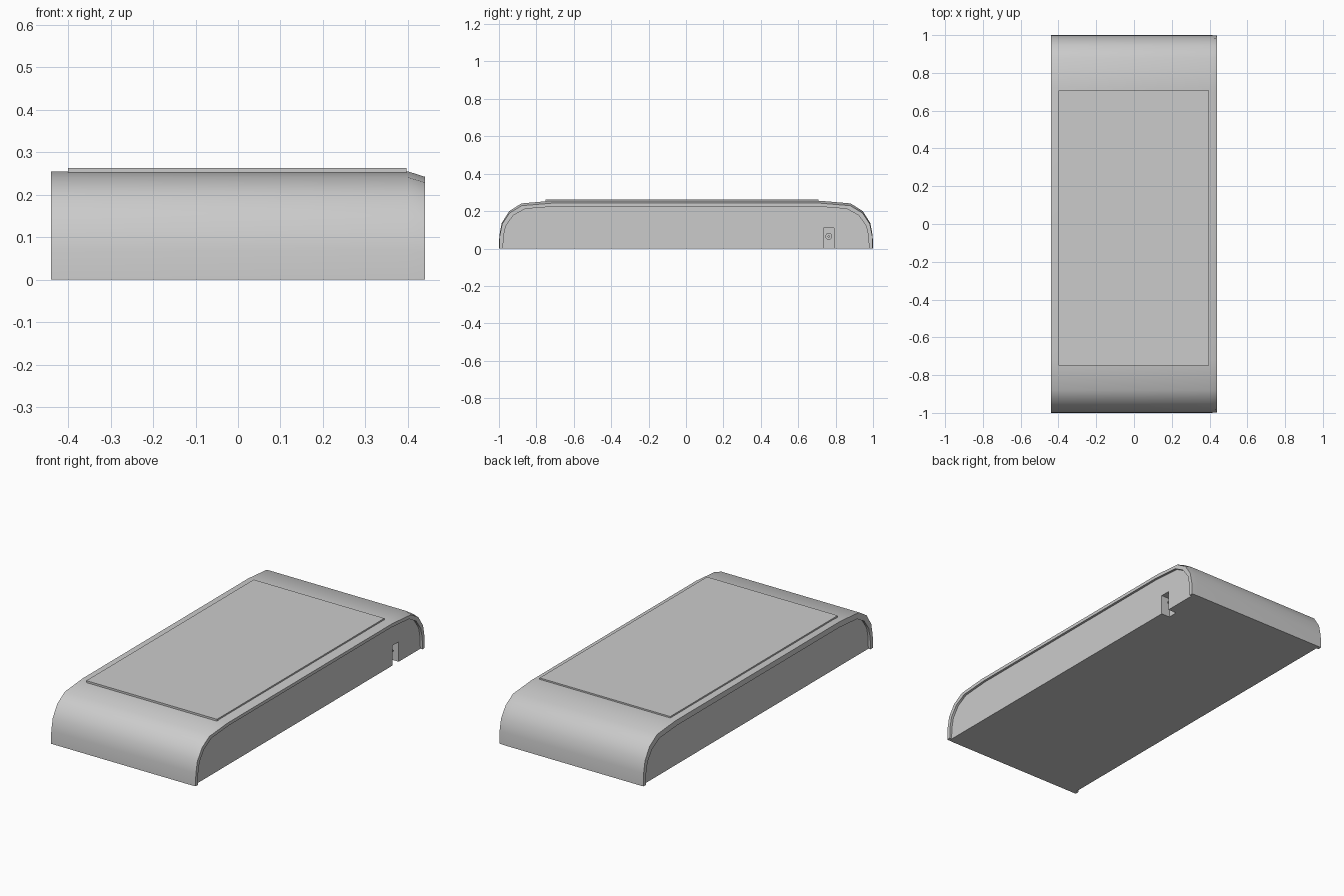
import bpy, bmesh, math

if "Cube" in bpy.data.objects:
    bpy.data.objects.remove(bpy.data.objects["Cube"])

# Half side profile (y, z) from the floor up to the flat top
HALF = [(1.0, 0.0), (0.998, 0.07), (0.985, 0.137), (0.945, 0.2), (0.88, 0.241), (0.72, 0.255)]


def arch(inset=0.0, drop=0.0):
    """Full arch profile, pulled in by inset at the ends and lowered at the top."""
    pts = [(y * (1 - inset), z * (1 - drop)) for y, z in HALF]
    return pts + [(-y, z) for y, z in reversed(pts)]


def mesh_object(name, bm, angle=None):
    bmesh.ops.recalc_face_normals(bm, faces=bm.faces)
    me = bpy.data.meshes.new(name)
    bm.to_mesh(me)
    bm.free()
    ob = bpy.data.objects.new(name, me)
    bpy.context.collection.objects.link(ob)
    if angle:
        bpy.context.view_layer.objects.active = ob
        ob.select_set(True)
        bpy.ops.object.shade_smooth_by_angle(angle=math.radians(angle))
        ob.select_set(False)
    return ob


def box(name, x, y, z):
    bm = bmesh.new()
    bmesh.ops.create_cube(bm, size=1)
    for v in bm.verts:
        for i, (a, b) in enumerate((x, y, z)):
            v.co[i] = (a + b) / 2 + v.co[i] * (b - a)
    return mesh_object(name, bm)


def tube(name, r, x0, x1, y, z):
    bpy.ops.mesh.primitive_cylinder_add(vertices=20, radius=r, depth=x1 - x0,
                                        location=((x0 + x1) / 2, y, z),
                                        rotation=(0, math.pi / 2, 0))
    ob = bpy.context.object
    ob.name = name
    bpy.ops.object.shade_smooth_by_angle(angle=math.radians(40))
    return ob


def bridge(bm, a, b, closed=False):
    n = len(a)
    for i in range(n if closed else n - 1):
        j = (i + 1) % n
        bm.faces.new((a[i], a[j], b[j], b[i]))


# Wraparound shell: outer skin, sloped right edge, inner skin
bm = bmesh.new()
inner = arch(0.022, 0.12)
sections = [(-0.44, arch()), (0.40, arch()), (0.44, arch(0.002, 0.05)), (0.44, inner), (-0.44, inner)]
loops = [[bm.verts.new((x, y, z)) for y, z in pts] for x, pts in sections]
for a, b in zip(loops, loops[1:] + loops[:1]):
    bridge(bm, a, b)
for k in (0, -1):
    bm.faces.new([lp[k] for lp in loops])
mesh_object("shell", bm, 32)

# Core block with side panels set slightly inside the shell
bm = bmesh.new()
ends = [[bm.verts.new((x, y, z)) for y, z in arch(0.012, 0.08)] for x in (-0.427, 0.427)]
bridge(bm, *ends, closed=True)
for e in ends:
    bm.faces.new(e)
core = mesh_object("core", bm)

# Notch for the connector in the right side
cutter = box("notch_cutter", (0.375, 0.5), (0.735, 0.79), (-0.05, 0.11))
cutter.hide_render = True
cutter.hide_viewport = True
cut = core.modifiers.new("notch", 'BOOLEAN')
cut.object = cutter
cut.operation = 'DIFFERENCE'
cut.solver = 'EXACT'

# Connector socket and its pin
tube("socket", 0.018, 0.37, 0.39, 0.763, 0.065)
tube("socket_pin", 0.006, 0.38, 0.41, 0.763, 0.065)

# Raised top pad
box("top_pad", (-0.40, 0.397), (-0.75, 0.708), (0.235, 0.263))
